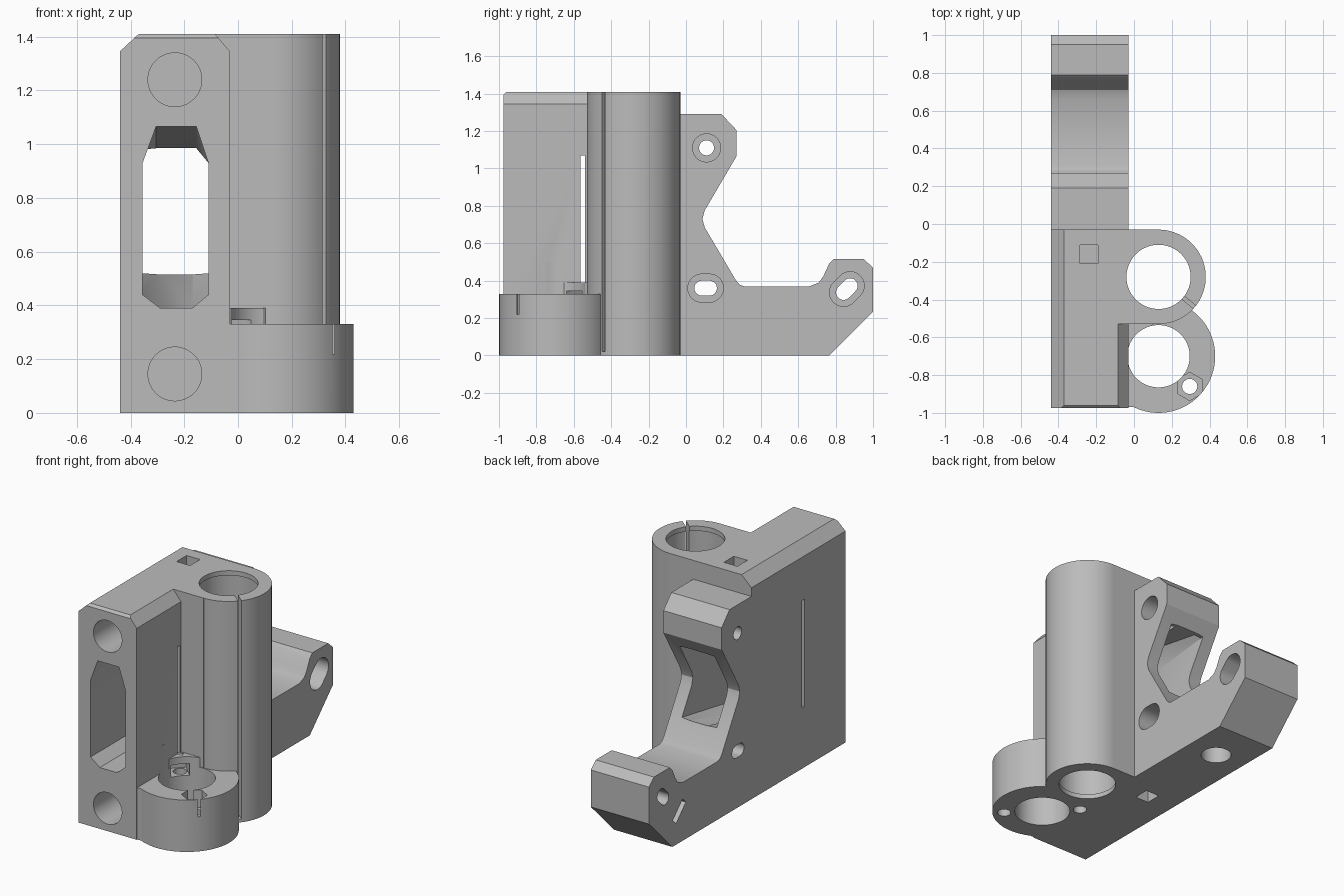
import bpy, bmesh, math

cube = bpy.data.objects.get("Cube")
if cube:
    bpy.data.objects.remove(cube, do_unlink=True)

grey = bpy.data.materials.new("plain_grey")
grey.use_nodes = True
tone = (0.5, 0.5, 0.5, 1)
grey.diffuse_color = tone
grey.node_tree.nodes["Principled BSDF"].inputs["Base Color"].default_value = tone


def loft(name, sections, axis):
    """Solid through 2D outlines; sections = [(outline, position on axis)]."""
    place = {"x": lambda u, v, t: (t, u, v),
             "y": lambda u, v, t: (u, t, v),
             "z": lambda u, v, t: (u, v, t)}[axis]
    bm = bmesh.new()
    rings = [[bm.verts.new(place(u, v, t)) for u, v in pts] for pts, t in sections]
    bm.faces.new(rings[0])
    bm.faces.new(rings[-1])
    for a, b in zip(rings, rings[1:]):
        for i in range(len(a)):
            j = (i + 1) % len(a)
            bm.faces.new((a[i], a[j], b[j], b[i]))
    bmesh.ops.recalc_face_normals(bm, faces=bm.faces)
    mesh = bpy.data.meshes.new(name)
    bm.to_mesh(mesh)
    bm.free()
    mesh.materials.append(grey)
    ob = bpy.data.objects.new(name, mesh)
    bpy.context.collection.objects.link(ob)
    return ob


def prism(name, pts, axis, a, b):
    return loft(name, [(pts, a), (pts, b)], axis)


def rect(u0, v0, u1, v1):
    return [(u0, v0), (u1, v0), (u1, v1), (u0, v1)]


def slot(u, v, r, half=0, angle=0, n=64):
    """Round outline, stretched by half along angle."""
    pts = []
    for i in range(n):
        t = 2 * math.pi * (i + 0.5) / n
        s = half if math.cos(t) > 0 else -half
        pts.append((u + r * math.cos(t + angle) + s * math.cos(angle),
                    v + r * math.sin(t + angle) + s * math.sin(angle)))
    return pts


def bar(u, v, length, width, angle):
    """Rotated rectangle outline."""
    c, s = math.cos(angle), math.sin(angle)
    return [(u + a * c - b * s, v + a * s + b * c)
            for a, b in rect(-length / 2, -width / 2, length / 2, width / 2)]


# Main block with chamfered top edges
L, R, TOP = -0.44, -0.03, 1.41
body = prism("motor_end_bracket", [(L, 0), (R, 0), (R, 1.345), (-0.085, TOP),
                                   (-0.37, TOP), (L, 1.345)], "y", -0.975, -0.03)

# Rear arm with its notch
arm_outline = [(-0.1, 0), (0.765, 0), (1, 0.235), (1, 0.47), (0.95, 0.515),
               (0.79, 0.515), (0.765, 0.49), (0.735, 0.425), (0.71, 0.39),
               (0.66, 0.37), (0.31, 0.37), (0.285, 0.38), (0.265, 0.405),
               (0.1, 0.685), (0.088, 0.73), (0.1, 0.775), (0.27, 1.065),
               (0.27, 1.205), (0.19, 1.29), (-0.1, 1.29)]
rod, screw = (0.13, -0.28), (0.13, -0.7)
BOSS = 0.33
adds = [
    prism("arm", arm_outline, "x", L, R),
    prism("rod_tube", slot(*rod, 0.25), "z", 0, TOP),
    prism("tube_web", rect(-0.2, -0.53, 0.13, -0.03), "z", 0, TOP),
    prism("nut_boss", slot(*screw, 0.3), "z", 0, BOSS),
    prism("boss_web", rect(-0.2, -0.97, 0.13, -0.45), "z", 0, BOSS),
    prism("corner_pad", [(-0.06, -0.68), (0.13, -0.505), (-0.06, -0.505)], "z", 0.2, 0.39),
]

# Tapering window through the block
wide = [(-0.355, 0.44), (-0.29, 0.39), (-0.17, 0.39), (-0.11, 0.44),
        (-0.11, 0.93), (-0.155, 1.065), (-0.305, 1.065), (-0.355, 0.93)]
narrow = [(u, min(max(v, 0.515), 0.985)) for u, v in wide]
narrow = [(u, v + (0.005 if v < 0.6 else -0.005) * (u in (-0.355, -0.11)))
          for u, v in narrow]
for i in (4, 7):
    narrow[i] = (narrow[i][0], 0.98)

cuts = [
    loft("window", [(wide, -1.1), (wide, -0.25), (narrow, 0.2), (narrow, 0.72)], "y"),
    prism("belt_slit", rect(-0.565, 0.385, -0.54, 1.07), "x", -0.5, 0),
    prism("front_edge", [(-1.1, 1.3), (-0.975, 1.395), (-0.96, TOP), (-0.95, 1.5), (-1.1, 1.5)],
          "x", -0.5, 0),
    # Rod bore with narrower lips, and clamp slit
    prism("rod_bore", slot(*rod, 0.17), "z", -0.1, 1.5),
    prism("rod_seat", slot(*rod, 0.18), "z", 0.03, 1.38),
    prism("clamp_slit", bar(0.305, -0.427, 0.15, 0.02, math.radians(-40)), "z", 0.02, 1.5),
    # Screw bore, small bolts and nut traps
    prism("screw_bore", slot(*screw, 0.165), "z", -0.1, 0.5),
    prism("nut_trap", slot(0.295, -0.86, 0.075, n=6), "z", 0.22, 0.5),
    prism("pad_trap", bar(-0.015, -0.57, 0.16, 0.11, math.radians(-45)), "z", 0.27, 0.345),
    # Hidden-nut pockets, lower bolt hole, slanted nut slit
    prism("top_pocket", rect(-0.285, -0.21, -0.19, -0.11), "z", 1.16, 1.5),
    prism("low_pocket", rect(-0.285, -0.21, -0.19, -0.11), "z", -0.1, 0.2),
    prism("low_bolt", slot(-0.235, 0.485, 0.09), "z", -0.1, 0.17),
    prism("arm_slit", bar(0.695, 0.2, 0.14, 0.045, math.radians(-45)), "x", -0.5, -0.17),
]
for x, y in ((0.295, -0.86), (-0.03, -0.54)):
    cuts.append(prism("small_bolt", slot(x, y, 0.04), "z", -0.1, 0.3))
for z in (0.145, 1.24):
    cuts.append(prism("front_bolt", slot(-0.235, z, 0.1), "y", -1.1, -0.4))
for y, z, half, deg in ((0.11, 1.11, 0, 0), (0.105, 0.36, 0.02, 0), (0.86, 0.355, 0.025, 45)):
    a = math.radians(deg)
    cuts.append(prism("arm_hole", slot(y, z, 0.04, half, a), "x", -0.6, 0.1))
    cuts.append(prism("arm_counterbore", slot(y, z, 0.075, half, a), "x", -0.17, 0.1))

# Join the solids, then cut the openings
bpy.context.view_layer.objects.active = body
for group, op in ((adds, "UNION"), (cuts, "DIFFERENCE")):
    for tool in group:
        mod = body.modifiers.new(tool.name, "BOOLEAN")
        mod.operation, mod.solver, mod.object = op, "EXACT", tool
        bpy.ops.object.modifier_apply(modifier=mod.name)
        bpy.data.objects.remove(tool, do_unlink=True)

bpy.ops.object.select_all(action="DESELECT")
body.select_set(True)
bpy.ops.object.shade_smooth_by_angle(angle=math.radians(25))
